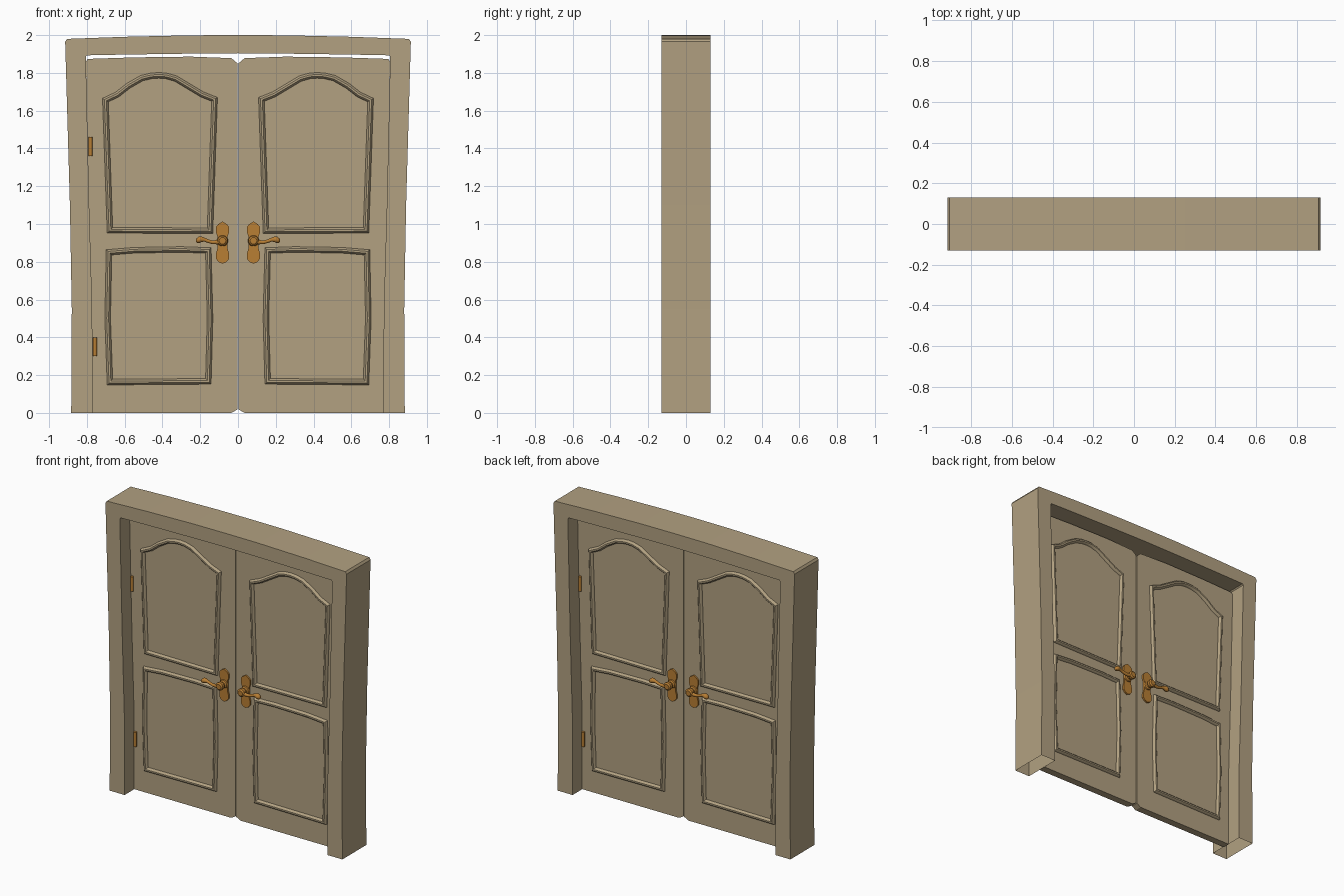
import bpy, bmesh, math
from mathutils import Vector

if "Cube" in bpy.data.objects:
    bpy.data.objects.remove(bpy.data.objects["Cube"])

DOOR_Y = 0.025     # half thickness of the leaves
FRAME_Y = 0.13     # half depth of the frame


def material(name, rgb):
    m = bpy.data.materials.new(name)
    m.diffuse_color = (*rgb, 1)
    m.use_nodes = True
    m.node_tree.nodes["Principled BSDF"].inputs["Base Color"].default_value = m.diffuse_color
    return m


WOOD = material("tan wood", (0.445, 0.356, 0.220))
BRASS = material("old brass", (0.479, 0.209, 0.034))


def finish(name, bm, mat, smooth=None, mirror=(False, False)):
    bmesh.ops.recalc_face_normals(bm, faces=bm.faces)
    me = bpy.data.meshes.new(name)
    bm.to_mesh(me)
    bm.free()
    me.materials.append(mat)
    ob = bpy.data.objects.new(name, me)
    bpy.context.collection.objects.link(ob)
    if smooth:
        bpy.ops.object.select_all(action='DESELECT')
        ob.select_set(True)
        bpy.context.view_layer.objects.active = ob
        bpy.ops.object.shade_smooth_by_angle(angle=math.radians(smooth))
    if any(mirror):
        mod = ob.modifiers.new("mirror", 'MIRROR')
        mod.use_axis = (mirror[0], mirror[1], False)
        mod.use_mirror_merge = False
    return ob


def prism(bm, outline, y0, y1):
    """Extrude an XZ outline between two depths."""
    a = [bm.verts.new((x, y0, z)) for x, z in outline]
    b = [bm.verts.new((x, y1, z)) for x, z in outline]
    bm.faces.new(a)
    bm.faces.new(b[::-1])
    n = len(a)
    for i in range(n):
        j = (i + 1) % n
        bm.faces.new((a[i], b[i], b[j], a[j]))


def tube(bm, rings, axis, sides=12):
    """Round rings (x, y, z, radius) joined along one axis, capped."""
    u, v = [Vector(d) for d in ((1, 0, 0), (0, 1, 0), (0, 0, 1)) if d[axis] == 0]
    loops = []
    for x, y, z, r in rings:
        c = Vector((x, y, z))
        loops.append([bm.verts.new(c + r * (u * math.cos(t) + v * math.sin(t)))
                      for t in (2 * math.pi * k / sides for k in range(sides))])
    for p, q in zip(loops, loops[1:]):
        for k in range(sides):
            m = (k + 1) % sides
            bm.faces.new((p[k], p[m], q[m], q[k]))
    bm.faces.new(loops[0])
    bm.faces.new(loops[-1][::-1])


def moulding(name, path):
    """Sweep a half-round bead around a closed XZ path, with mitred corners."""
    section = [(-.015, 0), (-.012, .010), (-.005, .017), (.005, .017), (.012, .010), (.015, 0)]
    bm = bmesh.new()
    pts = [Vector(p) for p in path]
    n = len(pts)
    loops = []
    for i, p in enumerate(pts):
        d0 = (p - pts[i - 1]).normalized()
        d1 = (pts[(i + 1) % n] - p).normalized()
        n0, n1 = Vector((-d0.y, d0.x)), Vector((-d1.y, d1.x))
        m = (n0 + n1) / (1 + n0.dot(n1))
        loops.append([bm.verts.new((p.x + m.x * s, -DOOR_Y - h, p.y + m.y * s))
                      for s, h in section])
    for i in range(n):
        p, q = loops[i], loops[(i + 1) % n]
        for k in range(len(section) - 1):
            bm.faces.new((p[k], p[k + 1], q[k + 1], q[k]))
    finish(name, bm, WOOD, 40, (True, True))


# Frame: flared arched surround, open under the legs
outer = [(.883, 0), (.88, .55), (.89, 1.1), (.915, 1.965), (.905, 1.98),
         (.6, 1.991), (.25, 1.999), (0, 2.0)]
inner = [(.77, 0), (.772, .55), (.788, 1.1), (.806, 1.885), (.80, 1.893),
         (.6, 1.897), (.25, 1.902), (0, 1.904)]
outer += [(-x, z) for x, z in outer[-2::-1]]
inner += [(-x, z) for x, z in inner[-2::-1]]
bm = bmesh.new()
rows = [[bm.verts.new((x, y, z)) for x, z in pts]
        for pts, y in ((outer, -FRAME_Y), (outer, FRAME_Y), (inner, FRAME_Y), (inner, -FRAME_Y))]
for r in range(4):
    p, q = rows[r], rows[(r + 1) % 4]
    for i in range(len(p) - 1):
        bm.faces.new((p[i], p[i + 1], q[i + 1], q[i]))
finish("frame", bm, WOOD)

# Door leaves: right leaf mirrored to the left
leaf = [(.003, .018), (.035, 0), (.772, 0), (.774, .55), (.79, 1.1), (.805, 1.86), (.795, 1.874),
        (.55, 1.882), (.25, 1.886), (.035, 1.878), (.003, 1.851)]
bm = bmesh.new()
prism(bm, leaf, -DOOR_Y, DOOR_Y)
finish("door_leaves", bm, WOOD, mirror=(True, False))

# Raised mouldings around the upper and lower panels, both sides
moulding("upper_panel_moulding",
         [(.148, .964), (.678, .967), (.702, 1.656), (.64, 1.685), (.58, 1.732), (.51, 1.772),
          (.46, 1.784), (.42, 1.787), (.38, 1.784), (.33, 1.770), (.26, 1.728), (.19, 1.686),
          (.124, 1.660)])
moulding("lower_panel_moulding",
         [(.157, .167), (.678, .163), (.690, .5), (.683, .850), (.55, .861), (.3, .865),
          (.157, .860), (.148, .5)])

# Handle plates
half = [(0, 1.013), (.022, 1.0), (.034, .985), (.034, .955), (.027, .935), (.027, .87),
        (.034, .845), (.034, .815), (.02, .798), (0, .79)]
plate = [(.082 + x, z) for x, z in half] + [(.082 - x, z) for x, z in half[-2:0:-1]]
bm = bmesh.new()
prism(bm, plate, -DOOR_Y - .012, -DOOR_Y)
finish("handle_plates", bm, BRASS, mirror=(True, True))

# Handle hubs and curved levers
bm = bmesh.new()
tube(bm, [(.082, y, .911, r) for y, r in
          ((-.035, .030), (-.045, .027), (-.050, .017), (-.062, .017),
           (-.066, .026), (-.086, .027), (-.094, .018))], 1, 14)
tube(bm, [(x, -.076, z, r) for x, z, r in
          ((.085, .908, .015), (.11, .904, .012), (.135, .903, .010), (.16, .910, .010),
           (.18, .918, .011), (.195, .919, .016), (.207, .916, .018), (.218, .913, .013),
           (.223, .912, .005))], 0, 10)
finish("lever_handles", bm, BRASS, 40, (True, True))

# Hinges: front of the left leaf, back of the right leaf
bm = bmesh.new()
for s in (1, -1):
    for x, z in ((-.781, 1.41), (-.757, .35)):
        tube(bm, [(s * x, -s * .033, z + d, .010) for d in (-.05, .05)], 2, 10)
finish("hinges", bm, BRASS, 40)
